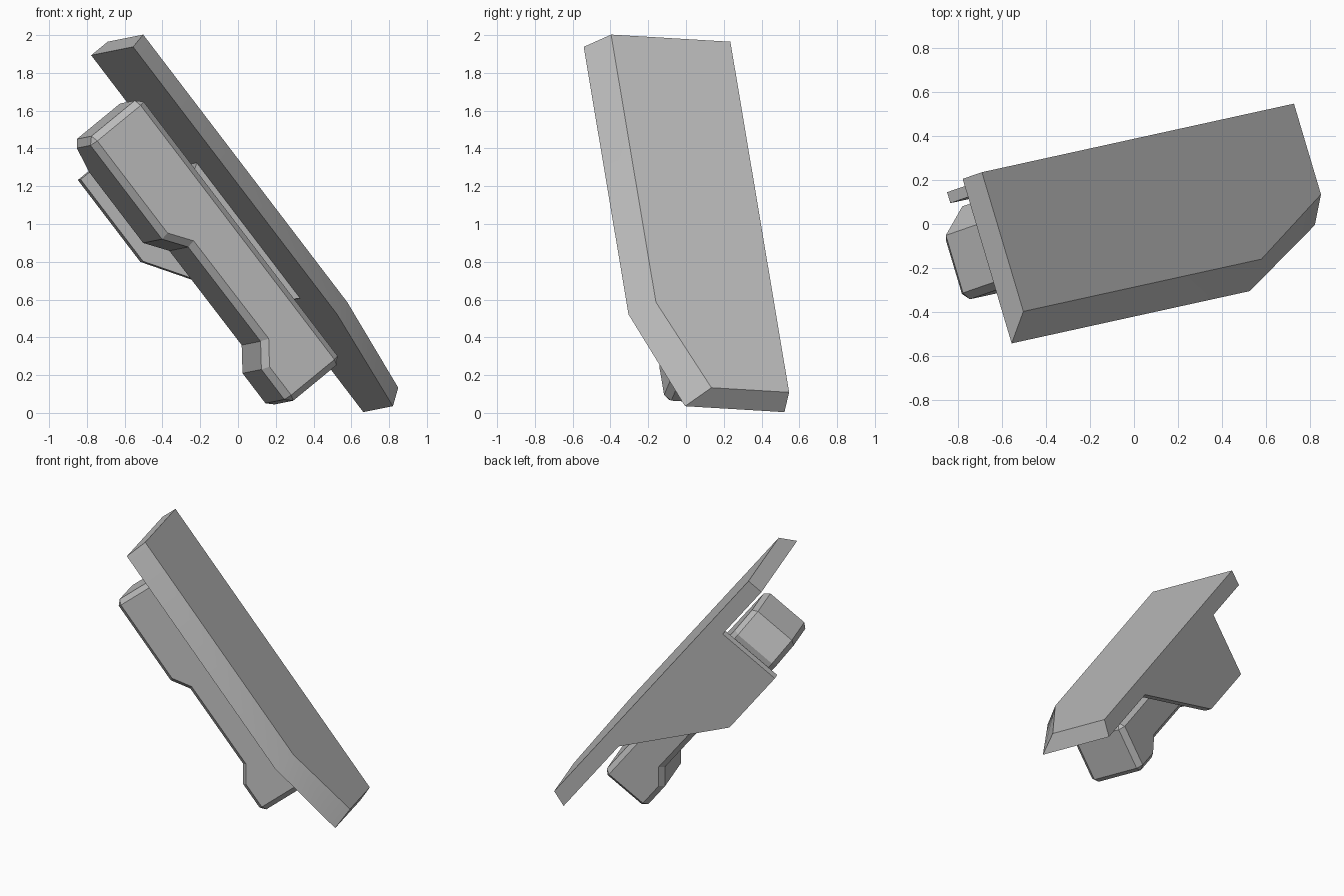
import bpy, bmesh
from mathutils import Matrix, Vector

cube = bpy.data.objects.get("Cube")
if cube:
    bpy.data.objects.remove(cube, do_unlink=True)

# Tilted frame: U runs along the plate, V across it, W away from its outer face
U = Vector((0.601, 0.132, -0.788)).normalized()
V = Vector((0.288, -0.956, 0.053))
V = (V - U * V.dot(U)).normalized()
W = U.cross(V)
FRAME = Matrix((U, V, W)).transposed().to_4x4()
FRAME.translation = Vector((-0.69, 0.235, 1.965))

grey = bpy.data.materials.new("plain grey")
grey.use_nodes = True
COLOUR = (0.5, 0.5, 0.5, 1)
grey.diffuse_color = COLOUR
grey.node_tree.nodes["Principled BSDF"].inputs["Base Color"].default_value = COLOUR


def loft(name, first, second, chamfer=None):
    """Solid between two matching outlines, optionally cut by a plane."""
    bm = bmesh.new()
    a = [bm.verts.new(p) for p in first]
    b = [bm.verts.new(p) for p in second]
    bm.faces.new(a)
    bm.faces.new(b)
    for i in range(len(a)):
        j = (i + 1) % len(a)
        bm.faces.new((a[i], a[j], b[j], b[i]))
    if chamfer:
        co, no = chamfer
        cut = bmesh.ops.bisect_plane(bm, geom=bm.verts[:] + bm.edges[:] + bm.faces[:],
                                     plane_co=co, plane_no=no, clear_outer=True)
        edges = [e for e in cut["geom_cut"] if isinstance(e, bmesh.types.BMEdge)]
        bmesh.ops.holes_fill(bm, edges=edges, sides=0)
    bmesh.ops.recalc_face_normals(bm, faces=bm.faces[:])
    mesh = bpy.data.meshes.new(name)
    bm.to_mesh(mesh)
    bm.free()
    mesh.materials.append(grey)
    ob = bpy.data.objects.new(name, mesh)
    bpy.context.collection.objects.link(ob)
    ob.matrix_world = FRAME
    return ob


def prism(name, outline, v0, v1, chamfer=None):
    """Extrude a (u, w) outline across the plate from v0 to v1."""
    return loft(name, [(u, v0, w) for u, w in outline],
                [(u, v1, w) for u, w in outline], chamfer)


# Main plate with a sloped long edge and a clipped corner
outer = [(0, 0), (0, 0.66), (1.797, 0.66), (2.355, 0.43), (2.355, 0)]
inner = [(0, 0), (0, 0.78), (1.797, 0.78), (2.397, 0.55), (2.397, 0)]
plate = loft("main_plate", [(u, v, 0) for u, v in outer],
             [(u, v, 0.117) for u, v in inner])
bpy.context.view_layer.objects.active = plate
plate.select_set(True)
bpy.ops.object.shade_smooth_by_angle(angle=0.52)

# Side plate standing on the square edge
prism("side_plate", [(0.47, 0.117), (0.47, 0.59), (1.02, 0.59), (1.73, 0.117)], 0, 0.052)

# Rail joining the body to the plate
prism("mounting_rail", [(0.75, 0.117), (0.79, 0.18), (1.62, 0.18), (1.66, 0.117)], 0.21, 0.38)

# Body with a recessed waist, a slanted back corner and bevelled rims
profile = [(0.27, 0.17), (0.27, 0.547), (0.935, 0.547), (1.056, 0.459),
           (1.691, 0.457), (1.81, 0.547), (2.047, 0.547), (2.047, 0.17)]
body = prism("body", profile, 0.085, 0.506, ((0.27, 0.198, 0), (-0.113, -0.178, 0)))
bevel = body.modifiers.new("rim_bevel", 'BEVEL')
bevel.width = 0.035
bevel.segments = 1
bevel.limit_method = 'ANGLE'
bevel.angle_limit = 1.05
